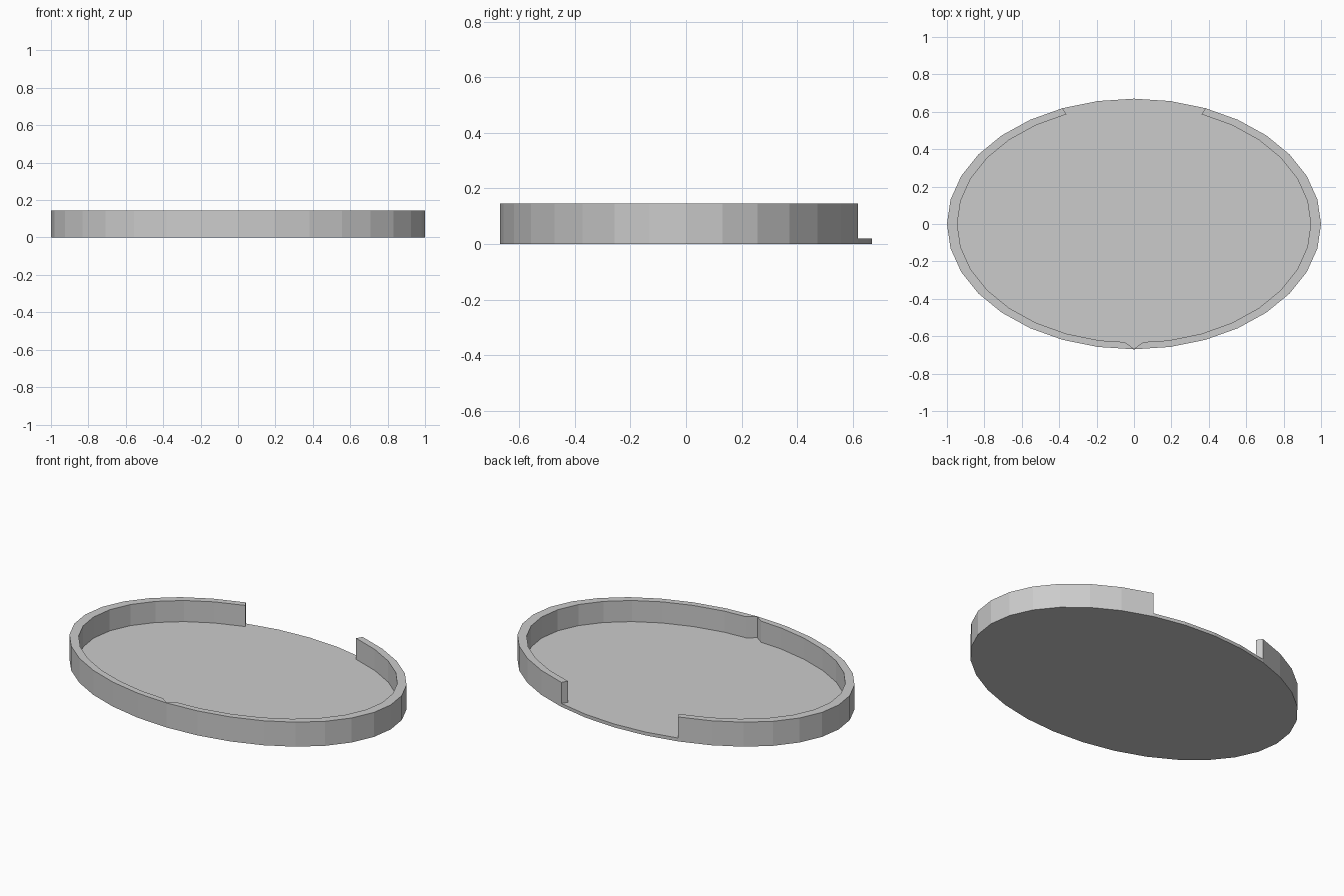
import bpy, bmesh
from math import cos, sin, tau

if "Cube" in bpy.data.objects:
    bpy.data.objects.remove(bpy.data.objects["Cube"])

SEG = 32
FLOOR, TOP = 0.02, 0.145


def oval(i, rx, ry):
    a = tau * i / SEG
    return (rx * cos(a), ry * sin(a))


# Outlines: the wall runs from step 10 round the front to step 38; the rest is the rear gap
outer = [oval(i, 1.0, 0.67) for i in range(10, 39)]
gap = [oval(i, 1.0, 0.67) for i in range(7, 10)]
inner = []
for i in range(10, 39):
    if i == 24:  # small V-shaped pouring notch at the front
        inner += [(-0.05, -0.631), (0, -0.667), (0.05, -0.631)]
    else:
        inner.append(oval(i, 0.945, 0.635))

bm = bmesh.new()


def row(points, z):
    return [bm.verts.new((x, y, z)) for x, y in points]


def strip(low, high):
    for a, b, c, d in zip(low, low[1:], high[1:], high):
        bm.faces.new((a, b, c, d))


out_bottom, gap_bottom = row(outer, 0), row(gap, 0)
out_floor, gap_floor = row(outer, FLOOR), row(gap, FLOOR)
out_top = row(outer, TOP)
in_floor, in_top = row(inner, FLOOR), row(inner, TOP)

# Base plate: underside, rim and inside floor
bm.faces.new(out_bottom + gap_bottom)
strip(out_bottom, out_floor)
strip([out_bottom[-1]] + gap_bottom + [out_bottom[0]],
      [out_floor[-1]] + gap_floor + [out_floor[0]])
bm.faces.new(in_floor + [out_floor[-1]] + gap_floor + [out_floor[0]])

# Wall: outside, inside, top and the two gap ends
strip(out_floor, out_top)
strip(in_floor, in_top)
bm.faces.new(out_top + in_top[::-1])
for e in (0, -1):
    bm.faces.new((out_floor[e], in_floor[e], in_top[e], out_top[e]))

bmesh.ops.recalc_face_normals(bm, faces=bm.faces)
mesh = bpy.data.meshes.new("oval_tray")
bm.to_mesh(mesh)
bm.free()
tray = bpy.data.objects.new("oval_tray", mesh)
bpy.context.collection.objects.link(tray)
